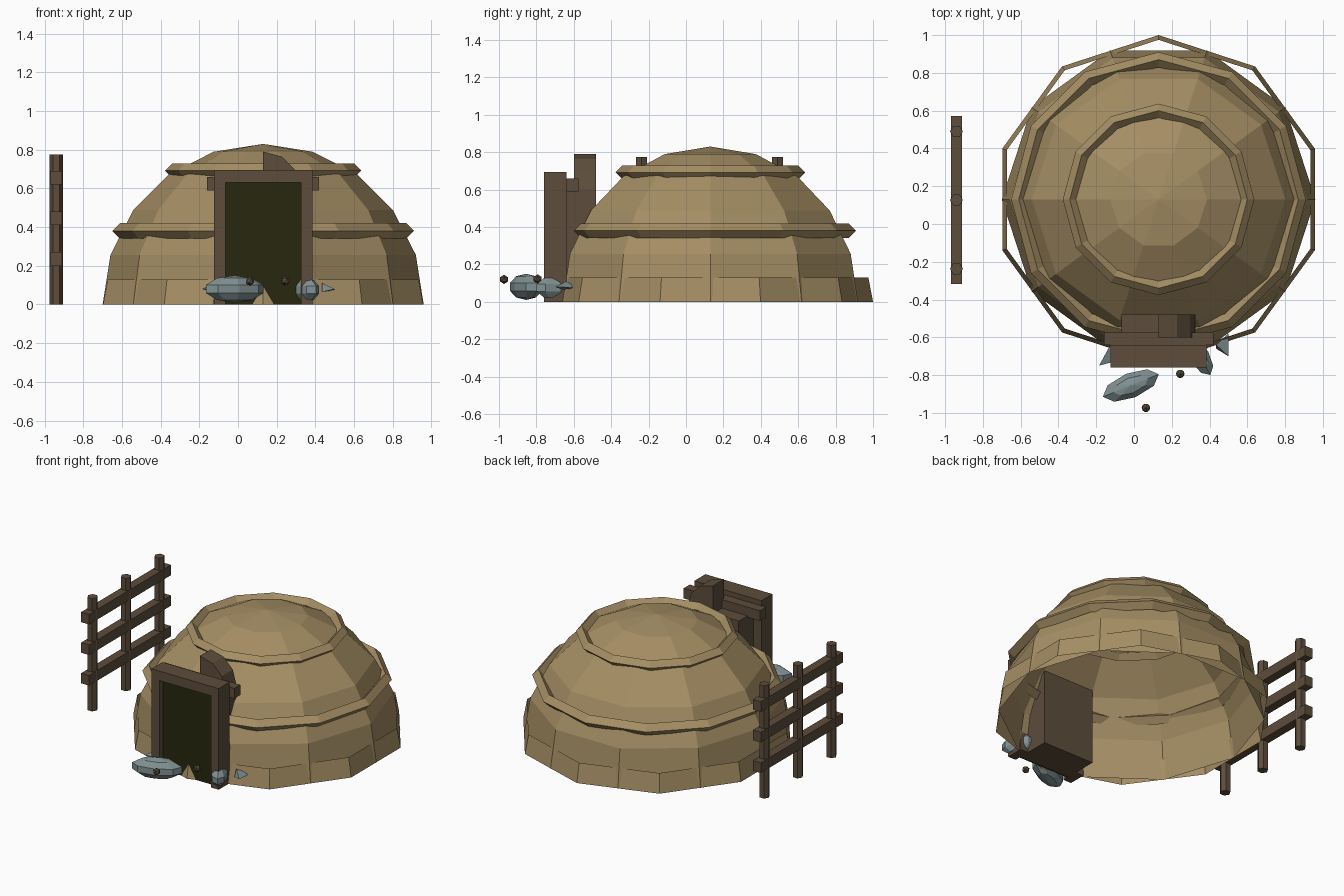
import bpy, bmesh, math
from mathutils import Matrix, Vector

if "Cube" in bpy.data.objects:
    bpy.data.objects.remove(bpy.data.objects["Cube"])

def mat(name, c):
    m = bpy.data.materials.new(name)
    m.diffuse_color = (*c, 1)
    m.use_nodes = True
    m.node_tree.nodes["Principled BSDF"].inputs["Base Color"].default_value = m.diffuse_color
    return m

TAN = mat("straw_tan", (0.376, 0.270, 0.127))
BROWN = mat("dark_wood", (0.110, 0.075, 0.045))
STONE = mat("grey_stone", (0.220, 0.285, 0.290))
DARK = mat("dark_opening", (0.020, 0.020, 0.005))
C = Vector((0.13, 0.13, 0))  # hut centre

def finish(name, bm, m, fix=True):
    if fix:
        bmesh.ops.recalc_face_normals(bm, faces=bm.faces)
    me = bpy.data.meshes.new(name)
    bm.to_mesh(me)
    bm.free()
    me.materials.append(m)
    ob = bpy.data.objects.new(name, me)
    bpy.context.collection.objects.link(ob)
    return ob

def box(name, lo, hi, m):
    lo, hi = Vector(lo), Vector(hi)
    bm = bmesh.new()
    bmesh.ops.create_cube(bm, size=1, matrix=Matrix.Translation((lo + hi) / 2)
                          @ Matrix.Diagonal((*(hi - lo), 1)))
    return finish(name, bm, m)

def lathe(name, prof, n, start, m, closed=False):
    """Revolve (radius, z) points about the hut axis with n flat sides."""
    bm = bmesh.new()
    rows = []
    for r, z in prof:
        if r < 1e-4:
            rows.append([bm.verts.new(C + Vector((0, 0, z)))] * n)
        else:
            rows.append([bm.verts.new(C + Vector((
                r * math.cos(start + 2 * math.pi * i / n),
                r * math.sin(start + 2 * math.pi * i / n), z))) for i in range(n)])
    pairs = list(zip(rows, rows[1:])) + ([(rows[-1], rows[0])] if closed else [])
    for a, b in pairs:
        for i in range(n):
            j = (i + 1) % n
            q = [a[i], a[j], b[j], b[i]]
            bm.faces.new(list(dict.fromkeys(q)))
    return finish(name, bm, m, closed)

# Hut: open hemisphere, base skirt and two diamond-section bands
R = 0.83
dome = [(R * math.cos(math.radians(a)), R * math.sin(math.radians(a))) for a in range(0, 91, 18)]
lathe("dome", dome, 10, 0, TAN)
lathe("base_skirt", [(0.87, 0), (0.845, 0.13)], 10, math.pi / 2, TAN)
for name, r, z, w in (("middle_band", 0.74, 0.38, 0.04), ("upper_band", 0.47, 0.692, 0.037)):
    lathe(name, [(r + w, z), (r, z + w), (r - w, z), (r, z - w)], 12, 0, TAN, True)

# Doorway: frame, dark opening, cross beam, alcove behind
for side, x in (("left", -0.125), ("right", 0.325)):
    box(side + "_door_post", (x, -0.76, 0), (x + 0.06, -0.64, 0.63), BROWN)
box("door_lintel", (-0.125, -0.76, 0.63), (0.385, -0.64, 0.695), BROWN)
box("door_opening", (-0.065, -0.722, 0), (0.325, -0.715, 0.63), DARK)
box("door_backing", (-0.065, -0.714, 0), (0.325, -0.64, 0.63), BROWN)
box("cross_beam", (-0.16, -0.64, 0.59), (0.42, -0.575, 0.66), BROWN)
box("door_alcove", (-0.065, -0.64, 0), (0.325, -0.48, 0.60), BROWN)

# Quarter-round piece above the alcove
bm = bmesh.new()
pts = [(0.13, 0.60)] + [(0.13 + 0.193 * math.sin(math.radians(a)),
                         0.60 + 0.19 * math.cos(math.radians(a))) for a in (0, 30, 60, 90)]
f = bm.faces.new([bm.verts.new((x, -0.60, z)) for x, z in pts])
ext = bmesh.ops.extrude_face_region(bm, geom=[f], use_keep_orig=True)
bmesh.ops.translate(bm, vec=(0, 0.12, 0),
                    verts=[v for v in ext["geom"] if isinstance(v, bmesh.types.BMVert)])
finish("quarter_arch", bm, BROWN)

# Fence: hexagonal posts and three rails
for i, y in enumerate((-0.237, 0.127, 0.49)):
    bm = bmesh.new()
    bmesh.ops.create_cone(bm, cap_ends=True, segments=6, radius1=0.034, radius2=0.034, depth=0.775,
                          matrix=Matrix.Translation((-0.94, y, 0.3875)) @ Matrix.Rotation(math.pi / 6, 4, 'Z'))
    finish("fence_post_%d" % i, bm, BROWN)
for i, z in enumerate((0.20, 0.41, 0.62)):
    box("fence_rail_%d" % i, (-0.97, -0.317, z), (-0.91, 0.573, z + 0.07), BROWN)

# Boulders by the door
def boulder(name, loc, size, turn):
    bm = bmesh.new()
    bmesh.ops.create_uvsphere(bm, u_segments=8, v_segments=5, radius=1,
                              matrix=Matrix.Translation(loc) @ Matrix.Rotation(math.radians(turn), 4, 'Z')
                              @ Matrix.Diagonal((*size, 1)))
    finish(name, bm, STONE)

boulder("left_boulder", (-0.017, -0.855, 0.08), (0.168, 0.07, 0.07), 22)
boulder("right_boulder", (0.347, -0.70, 0.075), (0.12, 0.055, 0.063), -60)

# Stone shards either side of the door
def shard(name, pts):
    bm = bmesh.new()
    bmesh.ops.convex_hull(bm, input=[bm.verts.new(p) for p in pts])
    finish(name, bm, STONE)

shard("right_shard", [(0.435, -0.64, 0.11), (0.435, -0.66, 0.065), (0.5, -0.70, 0.08), (0.5, -0.58, 0.075)])
shard("left_shard", [(-0.125, -0.64, 0.11), (-0.125, -0.68, 0.06), (-0.185, -0.75, 0.08), (-0.11, -0.73, 0.08)])

# Small round pebbles
for i, p in enumerate(((0.063, -0.973, 0.12), (0.245, -0.793, 0.122))):
    bm = bmesh.new()
    bmesh.ops.create_icosphere(bm, subdivisions=1, radius=0.025, matrix=Matrix.Translation(p))
    finish("pebble_%d" % i, bm, BROWN)
